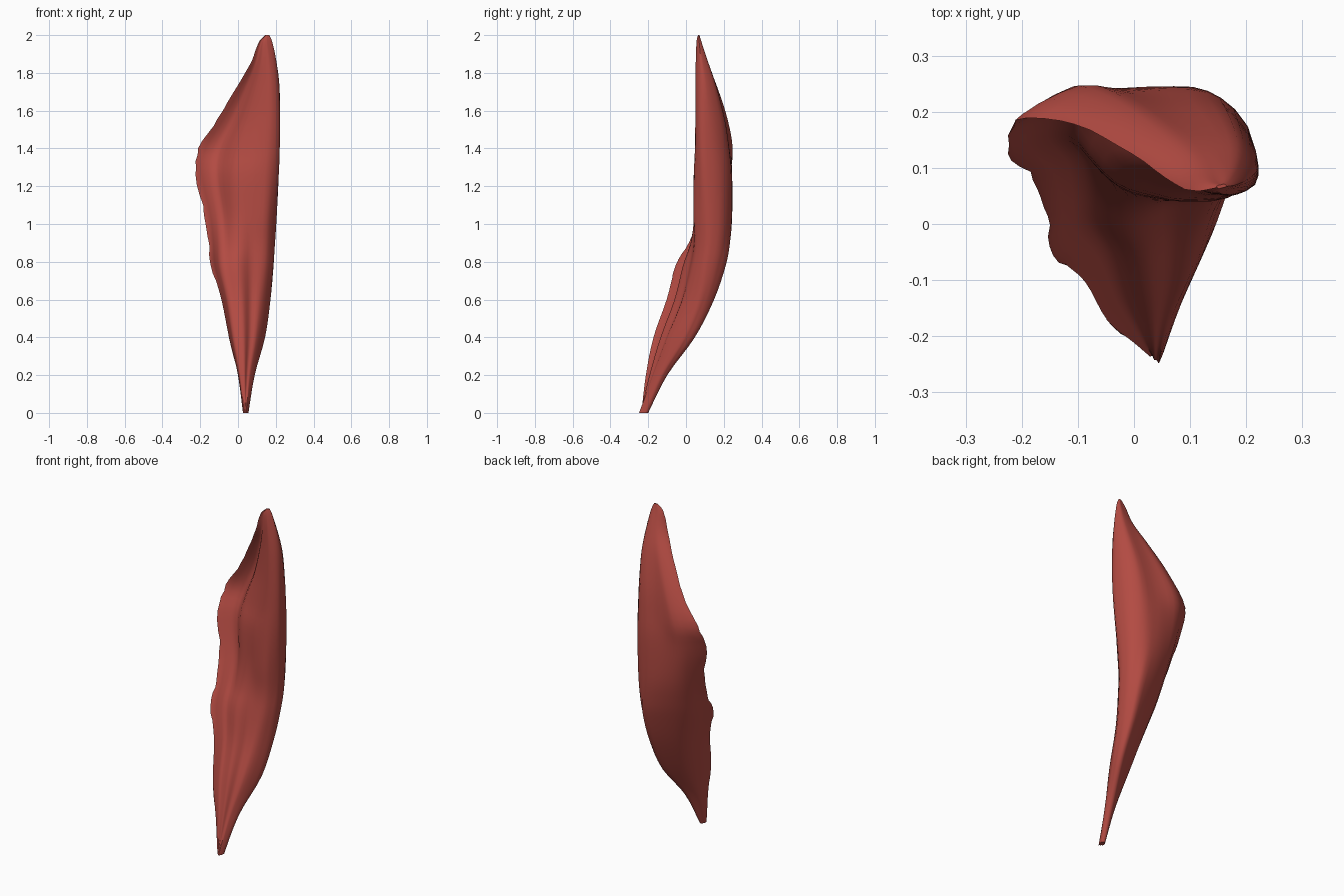
import bpy, bmesh, math, random
from mathutils import Vector

cube = bpy.data.objects.get("Cube")
if cube:
    bpy.data.objects.remove(cube, do_unlink=True)
random.seed(4)

# Levels: height, left lip, right front edge, right side, back (x, y each)
LEVELS = [
    (0, .027, -.235, .045, -.247, .055, -.22, .04, -.2),
    (0.2, 0, -.212, .065, -.17, .087, -.135, .06, -.1),
    (0.4, -.047, -.17, .1, -.09, .138, -.02, .11, .045),
    (0.6, -.087, -.1, .12, -.01, .167, .06, .11, .145),
    (0.78, -.139, -.052, .137, .035, .185, .095, .1, .207),
    (0.9, -.153, .015, .145, .05, .195, .115, .08, .23),
    (1.05, -.175, .08, .15, .045, .206, .12, .05, .243),
    (1.26, -.226, .125, .165, .047, .219, .115, .03, .243),
    (1.4, -.21, .185, .175, .05, .223, .11, .03, .23),
    (1.56, -.107, .178, .185, .051, .224, .105, .06, .205),
    (1.73, -.005, .125, .185, .052, .22, .095, .11, .16),
    (1.86, .07, .072, .175, .055, .203, .08, .14, .115),
    (1.96, .108, .059, .16, .058, .182, .07, .15, .08),
    (2.0, .145, .064, .155, .064, .165, .067, .155, .07),
]
RING_STEPS, HEIGHT_STEPS = 4, 4


def bulge(a, b, along, amount):
    """Point along a-b, pushed to the left of that chord."""
    d = b - a
    return a + d * along + Vector((-d.y, d.x, 0)) * amount


def spline(p0, p1, p2, p3, t):
    """Smooth curve through p1 and p2."""
    return 0.5 * (2 * p1 + (p2 - p0) * t + (2 * p0 - 5 * p1 + 4 * p2 - p3) * t * t
                  + (3 * p1 - p0 - 3 * p2 + p3) * t ** 3)


def section(level):
    """Closed crescent: hollow behind the lip, front belly, groove, rounded back."""
    z = level[0]
    lip, edge, side, back = [Vector((level[i], level[i + 1], z)) for i in (1, 3, 5, 7)]
    belly = bulge(lip, edge, .5, -.03)
    hollow = bulge(lip, belly, .45, .3)
    groove = bulge(belly, edge, .5, max(-.08, min(.1, .35 * (.95 - z))))
    pts = [lip, bulge(lip, back, .5, .16), back, bulge(back, side, .5, .25),
           side, edge, groove, belly, hollow]
    n = len(pts)
    return [spline(pts[k - 1], pts[k], pts[(k + 1) % n], pts[(k + 2) % n], s / RING_STEPS)
            for k in range(n) for s in range(RING_STEPS)]


# Blend the sections along the height
keys = [section(level) for level in LEVELS]
last = len(keys) - 1
rings = []
for k in range(last):
    four = [keys[min(max(k + o, 0), last)] for o in (-1, 0, 1, 2)]
    for s in range(HEIGHT_STEPS):
        rings.append([spline(*p, s / HEIGHT_STEPS) for p in zip(*four)])
rings.append(keys[-1])

# Lengthwise fibre folds and a slightly ragged lip
count = len(rings[0])
for ring in rings:
    centre = sum(ring, Vector()) / count
    ragged = random.uniform(-.025, .025)
    for j, p in enumerate(ring):
        angle = 2 * math.pi * j / count
        fold = .01 * math.sin(7 * angle + 3 * p.z) + .01 * math.sin(11 * angle - 5 * p.z)
        if j == 0:
            fold += ragged
        offset = (p - centre) * fold
        ring[j] = p + Vector((offset.x, offset.y, 0))

# Skin the rings
bm = bmesh.new()
loops = [[bm.verts.new(p) for p in ring] for ring in rings]
for low, high in zip(loops, loops[1:]):
    for j in range(count):
        m = (j + 1) % count
        bm.faces.new((low[j], low[m], high[m], high[j]))
bm.faces.new(loops[0])
bm.faces.new(loops[-1])
bmesh.ops.recalc_face_normals(bm, faces=bm.faces)
mesh = bpy.data.meshes.new("muscle")
bm.to_mesh(mesh)
bm.free()
muscle = bpy.data.objects.new("muscle", mesh)
bpy.context.collection.objects.link(muscle)

# Muscle red
red = bpy.data.materials.new("muscle_red")
red.use_nodes = True
colour = (.45, .07, .055, 1)
red.diffuse_color = colour
red.node_tree.nodes["Principled BSDF"].inputs["Base Color"].default_value = colour
mesh.materials.append(red)

bpy.ops.object.select_all(action="DESELECT")
muscle.select_set(True)
bpy.context.view_layer.objects.active = muscle
bpy.ops.object.shade_smooth_by_angle(angle=math.radians(50))
